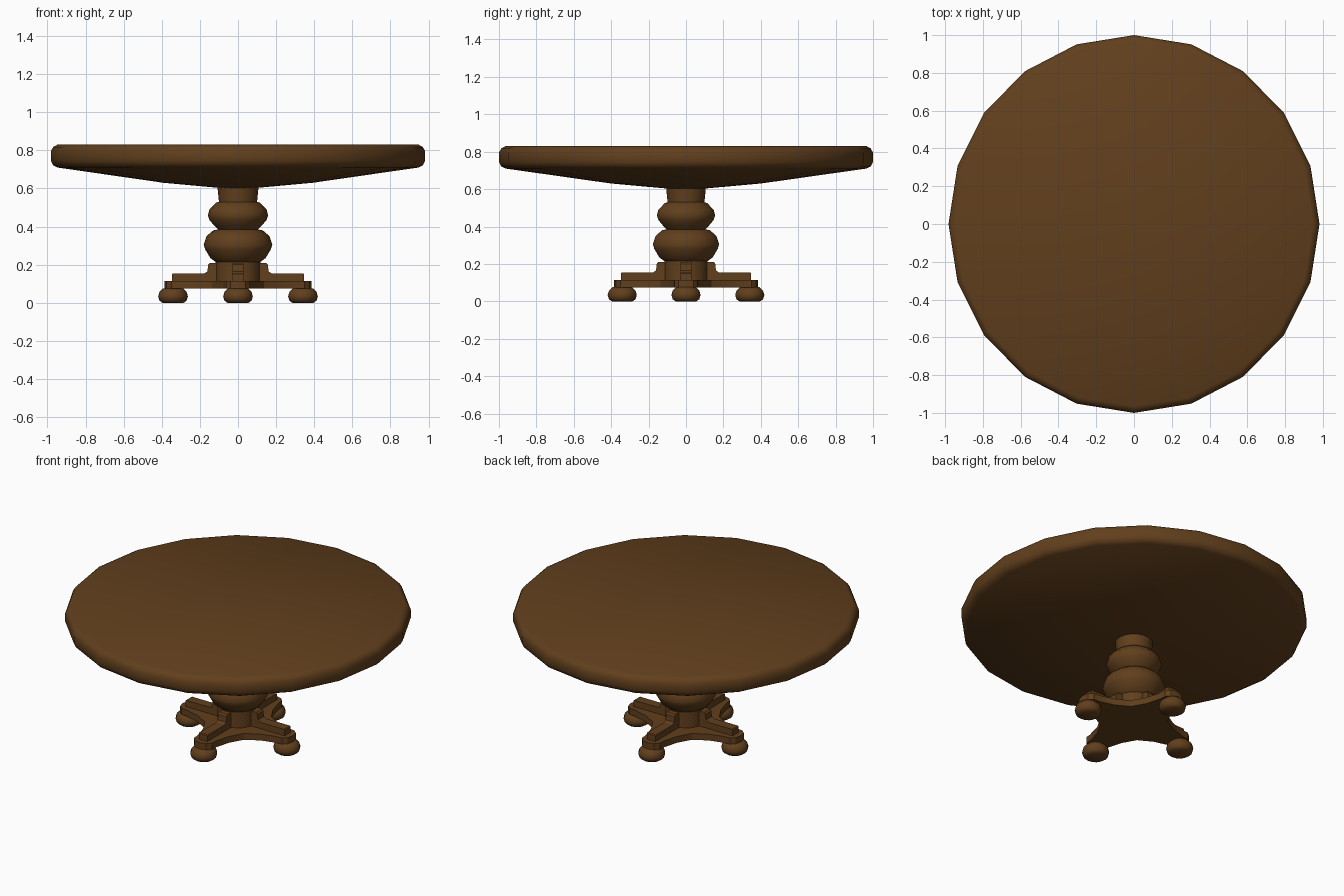
import bpy, bmesh, math
from mathutils import Matrix

if "Cube" in bpy.data.objects:
    bpy.data.objects.remove(bpy.data.objects["Cube"])

wood = bpy.data.materials.new("dark_wood")
wood.diffuse_color = (0.12, 0.05, 0.012, 1)
wood.use_nodes = True
wood.node_tree.nodes["Principled BSDF"].inputs["Base Color"].default_value = wood.diffuse_color


def finish(bm, name, angle=40):
    bmesh.ops.recalc_face_normals(bm, faces=bm.faces)
    me = bpy.data.meshes.new(name)
    bm.to_mesh(me)
    bm.free()
    ob = bpy.data.objects.new(name, me)
    bpy.context.collection.objects.link(ob)
    me.materials.append(wood)
    bpy.ops.object.select_all(action='DESELECT')
    ob.select_set(True)
    bpy.context.view_layer.objects.active = ob
    bpy.ops.object.shade_smooth_by_angle(angle=math.radians(angle))
    return ob


def lathe(name, profile, sides, center=(0, 0), xscale=1.0, angle=40):
    """Turned solid from (radius, z) pairs listed bottom to top."""
    bm = bmesh.new()
    rings = []
    for r, z in profile:
        rings.append([bm.verts.new((center[0] + xscale * r * math.cos(2 * math.pi * i / sides),
                                    center[1] + r * math.sin(2 * math.pi * i / sides), z))
                      for i in range(sides)])
    for a, b in zip(rings, rings[1:]):
        for i in range(sides):
            j = (i + 1) % sides
            bm.faces.new((a[i], a[j], b[j], b[i]))
    bm.faces.new(rings[0])
    bm.faces.new(rings[-1])
    return finish(bm, name, angle)


def prism(name, points, direction, turn=0.0):
    """Closed outline of 3D points pushed along a direction, turned about z."""
    bm = bmesh.new()
    face = bm.faces.new([bm.verts.new(p) for p in points])
    ext = bmesh.ops.extrude_face_region(bm, geom=[face])
    top = [v for v in ext["geom"] if isinstance(v, bmesh.types.BMVert)]
    bmesh.ops.translate(bm, verts=top, vec=direction)
    bm.transform(Matrix.Rotation(turn, 4, 'Z'))
    return finish(bm, name, 30)


# Round top: rounded rim, shallow conical underside
lathe("table_top", [(0.10, 0.603), (0.40, 0.63), (0.965, 0.71), (0.988, 0.722), (1.0, 0.745),
                    (1.0, 0.795), (0.988, 0.817), (0.965, 0.83)], 20, xscale=0.982)

# Turned column with two beads
lathe("column", [(0.118, 0.11), (0.118, 0.215), (0.145, 0.235), (0.172, 0.28), (0.18, 0.305),
                 (0.165, 0.35), (0.13, 0.38), (0.105, 0.385), (0.125, 0.405), (0.15, 0.435),
                 (0.158, 0.46), (0.15, 0.49), (0.115, 0.525), (0.10, 0.53), (0.108, 0.61)], 18)

# Four-armed base plate with curved-in sides and rounded ends
arm = [(0.375, -0.04), (0.385, 0), (0.375, 0.04), (0.35, 0.062), (0.31, 0.065),
       (0.22, 0.09), (0.137, 0.137), (0.09, 0.22), (0.065, 0.31), (0.062, 0.35)]
outline = []
for k in range(4):
    c, s = math.cos(k * math.pi / 2), math.sin(k * math.pi / 2)
    outline += [(c * x - s * y, s * x + c * y, 0.075) for x, y in arm]
prism("base_plate", outline, (0, 0, 0.04))

# Stepped brackets on the arms and bun feet below them
bracket = [(0.05, 0.115), (0.347, 0.115), (0.347, 0.15), (0.342, 0.155), (0.175, 0.155),
           (0.16, 0.165), (0.157, 0.20), (0.148, 0.21), (0.05, 0.21)]
for k, side in enumerate(("right", "back", "left", "front")):
    a = k * math.pi / 2
    prism(side + "_bracket", [(x, -0.03, z) for x, z in bracket], (0, 0.06, 0), a)
    lathe(side + "_foot", [(0.055, 0), (0.071, 0.011), (0.078, 0.034), (0.071, 0.057), (0.052, 0.076)],
          16, (0.341 * math.cos(a), 0.341 * math.sin(a)), angle=60)
